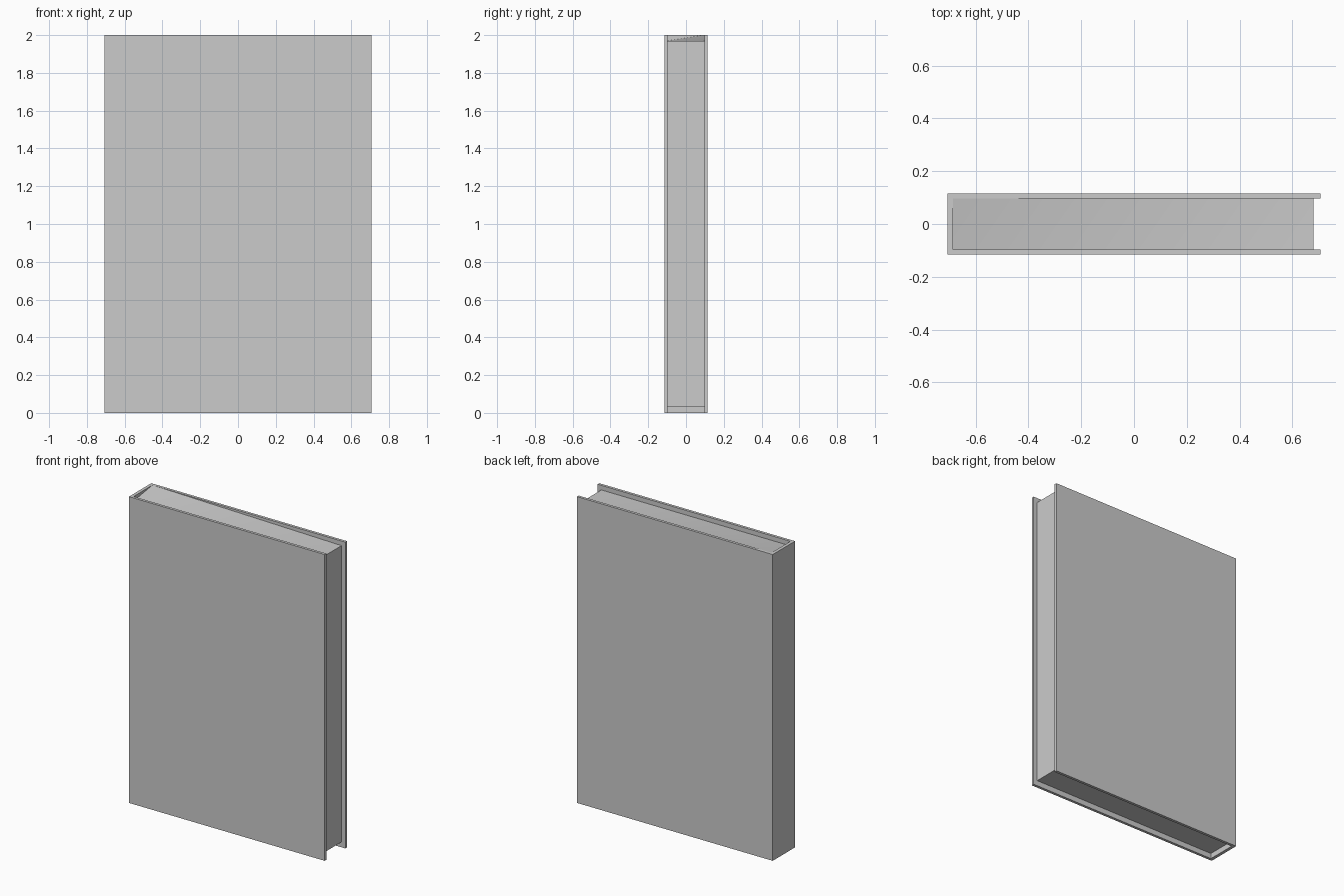
import bpy
import bmesh

cube = bpy.data.objects.get("Cube")
if cube:
    bpy.data.objects.remove(cube, do_unlink=True)


def make_material(name, colour):
    mat = bpy.data.materials.new(name)
    mat.use_nodes = True
    mat.diffuse_color = colour
    mat.node_tree.nodes["Principled BSDF"].inputs["Base Color"].default_value = colour
    return mat


def extrude_outline(name, outline, bottom, top, mat):
    """Raise a flat outline into a solid; returns the object."""
    bm = bmesh.new()
    base = bm.faces.new([bm.verts.new((x, y, bottom)) for x, y in outline])
    grown = bmesh.ops.extrude_face_region(bm, geom=[base])
    for v in grown["geom"]:
        if isinstance(v, bmesh.types.BMVert):
            v.co.z = top
    bmesh.ops.recalc_face_normals(bm, faces=bm.faces)
    mesh = bpy.data.meshes.new(name)
    bm.to_mesh(mesh)
    bm.free()
    mesh.materials.append(mat)
    obj = bpy.data.objects.new(name, mesh)
    bpy.context.collection.objects.link(obj)
    return obj


grey = make_material("plain grey", (0.6, 0.6, 0.6, 1))

W, D, H = 0.707, 0.115, 2.0      # half width, half depth, height of the cover
SPINE, INNER = -0.686, 0.097     # inside faces of the spine and the boards
FORE, LOW, HIGH = 0.68, 0.035, 1.97

# Cover: two boards joined by the spine in one U-shaped profile
extrude_outline("cover", [(-W, -D), (W, -D), (W, -INNER), (SPINE, -INNER),
                          (SPINE, INNER), (W, INNER), (W, D), (-W, D)], 0, H, grey)

# Page block: its top corner at the spine and back board rises to the cover edge
pages = extrude_outline("page_block", [(SPINE, -INNER), (FORE, -INNER),
                                       (FORE, INNER), (SPINE, INNER)], LOW, HIGH, grey)
bm = bmesh.new()
bm.from_mesh(pages.data)
top_face = max(bm.faces, key=lambda f: f.calc_center_median().z)
raised = min(top_face.verts, key=lambda v: v.co.x - v.co.y)
near_spine = min(top_face.verts, key=lambda v: v.co.x + v.co.y)
far_back = max(top_face.verts, key=lambda v: v.co.x + v.co.y)
bmesh.ops.connect_verts(bm, verts=[near_spine, far_back])
raised.co.z = H
bm.normal_update()
bm.to_mesh(pages.data)
bm.free()

# Soft shading over the bent page top, sharp elsewhere
bpy.ops.object.select_all(action="DESELECT")
pages.select_set(True)
bpy.context.view_layer.objects.active = pages
bpy.ops.object.shade_smooth_by_angle()
